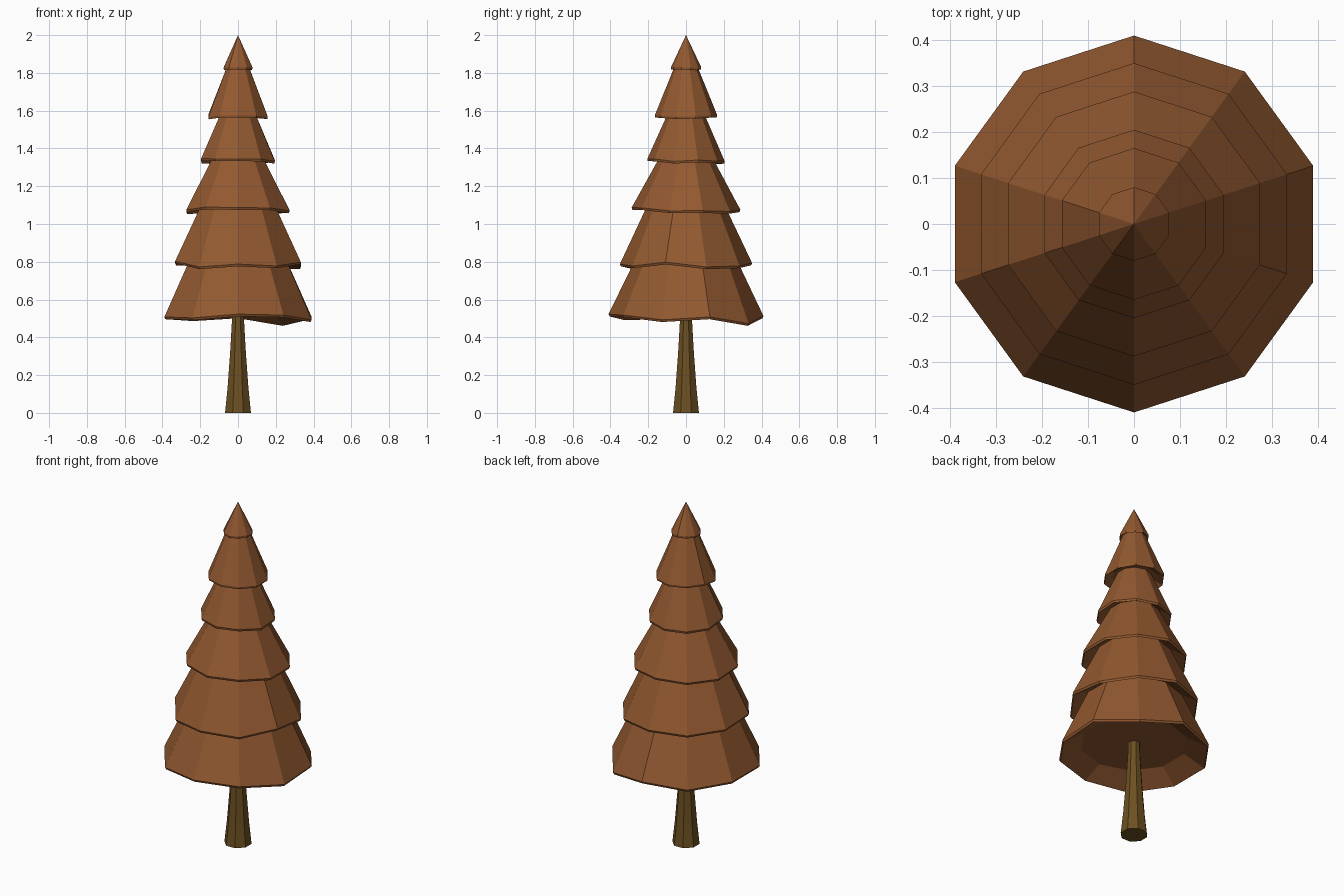
import bpy, bmesh, math, random

if "Cube" in bpy.data.objects:
    bpy.data.objects.remove(bpy.data.objects["Cube"])

random.seed(4)
SIDES = 10


def material(name, color):
    m = bpy.data.materials.new(name)
    m.diffuse_color = color
    m.use_nodes = True
    m.node_tree.nodes["Principled BSDF"].inputs["Base Color"].default_value = m.diffuse_color
    return m


def loft(name, rings, mat):
    """Skin closed rings of points; a one-point ring becomes a tip, wide end rings are capped."""
    bm = bmesh.new()
    rows = [[bm.verts.new(p) for p in ring] for ring in rings]
    for a, b in zip(rows, rows[1:]):
        n = len(a)
        for i in range(n):
            j = (i + 1) % n
            if len(b) == 1:
                bm.faces.new((a[i], a[j], b[0]))
            else:
                bm.faces.new((a[i], a[j], b[j], b[i]))
    bm.faces.new(rows[0][::-1])
    if len(rows[-1]) > 1:
        bm.faces.new(rows[-1])
    bmesh.ops.recalc_face_normals(bm, faces=bm.faces)
    mesh = bpy.data.meshes.new(name)
    bm.to_mesh(mesh)
    bm.free()
    mesh.materials.append(mat)
    ob = bpy.data.objects.new(name, mesh)
    bpy.context.collection.objects.link(ob)
    return ob


def ring(r, z, n=SIDES, start=18, dz=None):
    pts = []
    for k in range(n):
        a = math.radians(start + 360 * k / n)
        pts.append((r * math.cos(a), r * math.sin(a), z + (dz[k] if dz else 0)))
    return pts


needles = material("needles", (0.29, 0.10, 0.03, 1))
bark = material("bark", (0.15, 0.08, 0.016, 1))

# Flared trunk
loft("trunk", [ring(r, z, 8, 22.5) for r, z in
               ((0.074, 0), (0.06, 0.13), (0.045, 0.32), (0.034, 0.5), (0.033, 0.57))], bark)

# Uneven hems of the two lowest skirts, counter-clockwise from the right
hems = {
    0: [0, -.035, .005, -.01, 0, 0, -.005, .015, .01, -.015],
    1: [-.015, -.01, .005, 0, .005, .015, -.015, 0, -.01, .01],
}

# Foliage skirts: rim radius, rim height, top radius, top height
tiers = [
    (0.41, 0.50, 0.255, 0.84),
    (0.35, 0.78, 0.19, 1.13),
    (0.288, 1.07, 0.125, 1.38),
    (0.205, 1.33, 0.085, 1.61),
    (0.165, 1.565, 0.05, 1.86),
    (0.08, 1.82, 0.0, 2.0),
]
for i, (r, z, rt, zt) in enumerate(tiers):
    jitter = 0.014 * r / 0.28
    dz = hems.get(i) or [random.uniform(-jitter, jitter) for _ in range(SIDES)]
    lift = 0.06 * r / 0.41
    top = ring(rt, zt) if rt else [(0, 0, zt)]
    loft(f"foliage_tier_{i + 1}",
         [ring(r * 0.7, z + lift), ring(r * 0.985, z - 0.004, dz=dz), ring(r, z + 0.008, dz=dz), top],
         needles)
